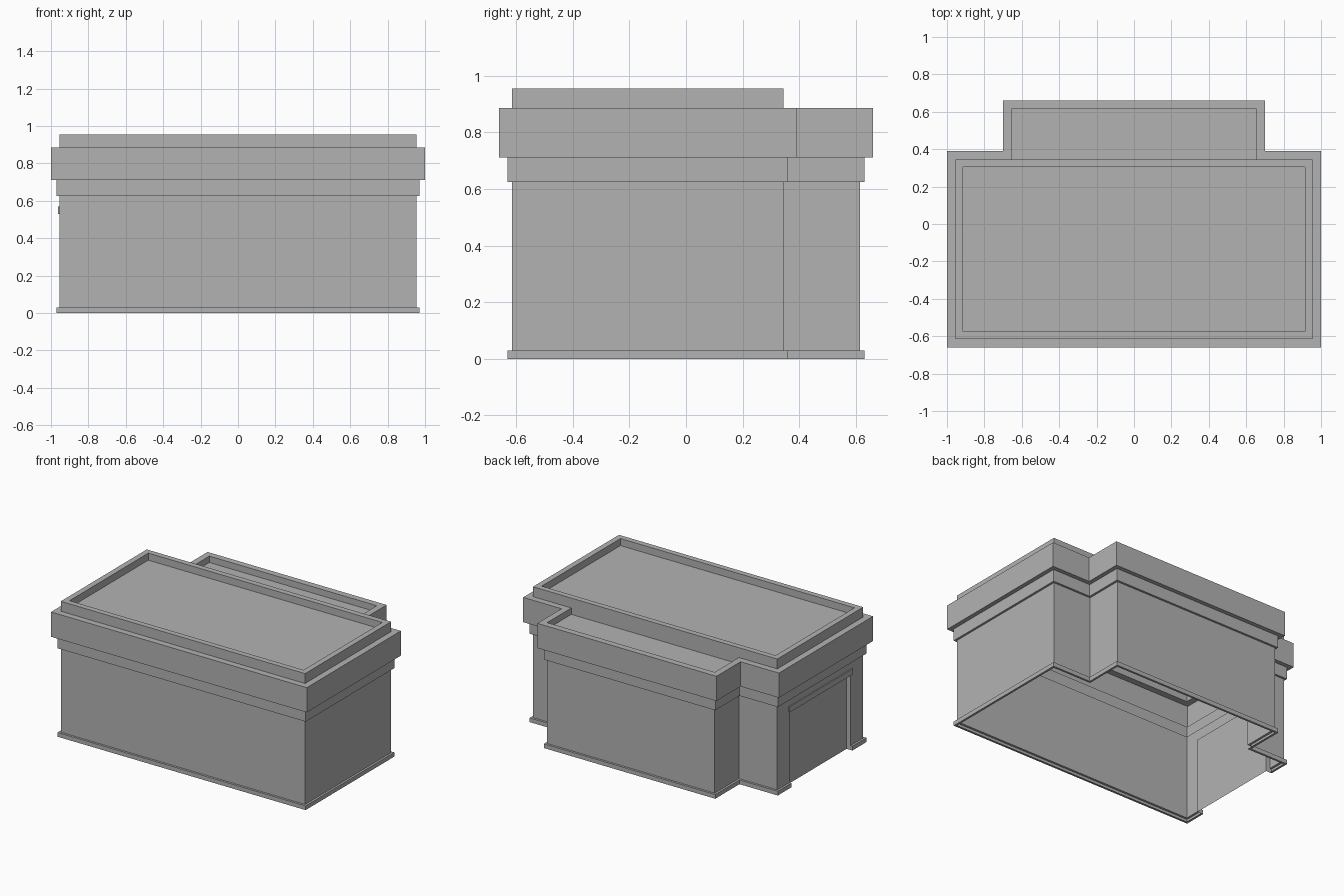
import bpy
import bmesh

cube = bpy.data.objects.get("Cube")
if cube:
    bpy.data.objects.remove(cube)

grey = bpy.data.materials.new("plain_grey")
grey.use_nodes = True
colour = (0.45, 0.45, 0.45, 1)
grey.diffuse_color = colour
grey.node_tree.nodes["Principled BSDF"].inputs["Base Color"].default_value = colour

MAIN_X, WING_X = 0.955, 0.655
FRONT, BACK, WING_BACK = -0.615, 0.345, 0.615
DOOR_FRONT, DOOR_BACK, DOOR_TOP = -0.473, 0.207, 0.53
RIM = 0.885
DOOR_EDGE = 8


def finish(bm, name):
    mesh = bpy.data.meshes.new(name)
    bm.to_mesh(mesh)
    bm.free()
    mesh.materials.append(grey)
    obj = bpy.data.objects.new(name, mesh)
    bpy.context.collection.objects.link(obj)
    return obj


def rectangle(x, y0, y1):
    """Corners with their outward offset directions."""
    return [(-x, y0, -1, -1), (x, y0, 1, -1), (x, y1, 1, 1), (-x, y1, -1, 1)]


def sweep(bm, outline, profile, cap=False, skip=lambda i, z: False):
    """Carry an (offset, height) profile around an outline."""
    rings = [[bm.verts.new((x + sx * o, y + sy * o, z)) for x, y, sx, sy in outline]
             for o, z in profile]
    n = len(outline)
    for k in range(len(rings) - 1):
        low, high = rings[k], rings[k + 1]
        for i in range(n):
            if not skip(i, profile[k + 1][1]):
                j = (i + 1) % n
                bm.faces.new((low[i], low[j], high[j], high[i]))
    if cap:
        bm.faces.new(rings[-1])
    return rings


def box(name, x0, x1, y0, y1, z0, z1):
    bm = bmesh.new()
    bmesh.ops.create_cube(bm, size=1)
    for v in bm.verts:
        v.co = (x1 if v.co.x > 0 else x0, y1 if v.co.y > 0 else y0,
                z1 if v.co.z > 0 else z0)
    return finish(bm, name)


# Hollow walls with plinth, frieze and cornice, open at the doorway
footprint = [
    (-MAIN_X, FRONT, -1, -1), (MAIN_X, FRONT, 1, -1), (MAIN_X, BACK, 1, 1),
    (WING_X, BACK, 1, 1), (WING_X, WING_BACK, 1, 1), (-WING_X, WING_BACK, -1, 1),
    (-WING_X, BACK, -1, 1), (-MAIN_X, BACK, -1, 1),
    (-MAIN_X, DOOR_BACK, -1, 0), (-MAIN_X, DOOR_FRONT, -1, 0),
]
profile = [(0, 0), (0.015, 0), (0.015, 0.03), (0, 0.03), (0, DOOR_TOP), (0, 0.625),
           (0.015, 0.625), (0.015, 0.71), (0.045, 0.71), (0.045, RIM), (0, RIM)]
bm = bmesh.new()
rings = sweep(bm, footprint, profile,
              skip=lambda i, z: i == DOOR_EDGE and z <= DOOR_TOP)
# Plinth ends beside the doorway
bm.faces.new([rings[k][DOOR_EDGE] for k in range(4)])
bm.faces.new([rings[k][DOOR_EDGE + 1] for k in (3, 2, 1, 0)])
finish(bm, "walls_and_cornice")

# Main roof with raised parapet
bm = bmesh.new()
sweep(bm, rectangle(MAIN_X, FRONT, BACK),
      [(0, RIM), (0, 0.955), (-0.04, 0.955), (-0.04, 0.905)], cap=True)
finish(bm, "main_roof")

# Sunken roof of the rear wing
bm = bmesh.new()
sweep(bm, rectangle(WING_X, BACK, WING_BACK), [(0, RIM), (0, 0.84)], cap=True)
finish(bm, "wing_roof")

# Recessed door with its reveal
bm = bmesh.new()
path = [(DOOR_BACK, 0), (DOOR_BACK, DOOR_TOP), (DOOR_FRONT, DOOR_TOP), (DOOR_FRONT, 0)]
outer = [bm.verts.new((-MAIN_X, y, z)) for y, z in path]
inner = [bm.verts.new((-MAIN_X + 0.03, y, z)) for y, z in path]
for i in range(3):
    bm.faces.new((outer[i], outer[i + 1], inner[i + 1], inner[i]))
bm.faces.new(inner)
bmesh.ops.recalc_face_normals(bm, faces=bm.faces)
finish(bm, "door")

# Lintel over the doorway
box("door_lintel", -MAIN_X - 0.007, -MAIN_X + 0.005,
    DOOR_FRONT - 0.02, DOOR_BACK + 0.01, DOOR_TOP, DOOR_TOP + 0.04)
